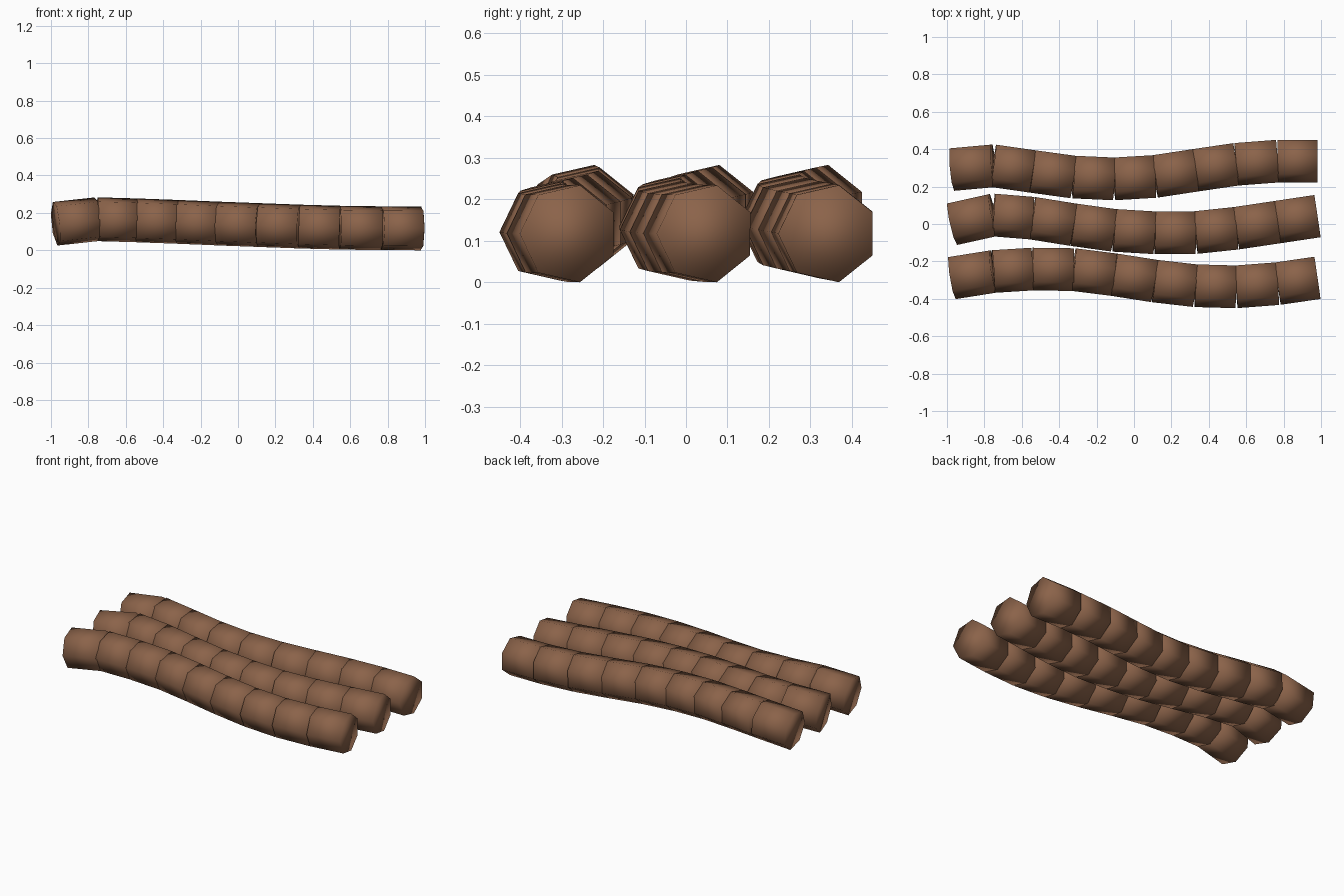
import bpy
import bmesh
from mathutils import Matrix, Vector

cube = bpy.data.objects.get("Cube")
if cube:
    bpy.data.objects.remove(cube)

RADIUS = 0.12
SIDES = 7

# Bark brown material
brown = bpy.data.materials.new("bark brown")
brown.use_nodes = True
colour = (0.26, 0.125, 0.068, 1)
brown.diffuse_color = colour
brown.node_tree.nodes["Principled BSDF"].inputs["Base Color"].default_value = colour

# Joints along each log: shared x and height, own sideways bend
joint_x = [-0.972, -0.752, -0.543, -0.324, -0.107, 0.11, 0.328, 0.545, 0.767, 0.98]
joint_z = [0.142, 0.166, 0.16, 0.152, 0.143, 0.135, 0.127, 0.121, 0.118, 0.117]
bends = {
    "back_log": [0.297, 0.317, 0.287, 0.257, 0.247, 0.26, 0.293, 0.325, 0.342, 0.342],
    "middle_log": [0.005, 0.054, 0.037, 0.002, -0.028, -0.041, -0.04, -0.017, 0.016, 0.048],
    "front_log": [-0.283, -0.248, -0.235, -0.238, -0.265, -0.299, -0.324, -0.33, -0.313, -0.282],
}


def add_segment(bm, start, end):
    """Seven-sided capped cylinder between two joints, flat side to the back."""
    axis = (end - start).normalized()
    y = -Vector((0, 0, 1)).cross(axis).normalized()
    x = y.cross(axis)
    matrix = Matrix((x, y, axis)).transposed().to_4x4()
    matrix.translation = (start + end) / 2
    bmesh.ops.create_cone(bm, cap_ends=True, segments=SIDES, radius1=RADIUS,
                          radius2=RADIUS, depth=(end - start).length, matrix=matrix)


# Logs, each a chain of separate segments
for name, joint_y in bends.items():
    joints = [Vector(p) for p in zip(joint_x, joint_y, joint_z)]
    bm = bmesh.new()
    for start, end in zip(joints, joints[1:]):
        add_segment(bm, start, end)
    for face in bm.faces:
        face.smooth = True
    mesh = bpy.data.meshes.new(name)
    bm.to_mesh(mesh)
    bm.free()
    mesh.materials.append(brown)
    bpy.context.collection.objects.link(bpy.data.objects.new(name, mesh))
